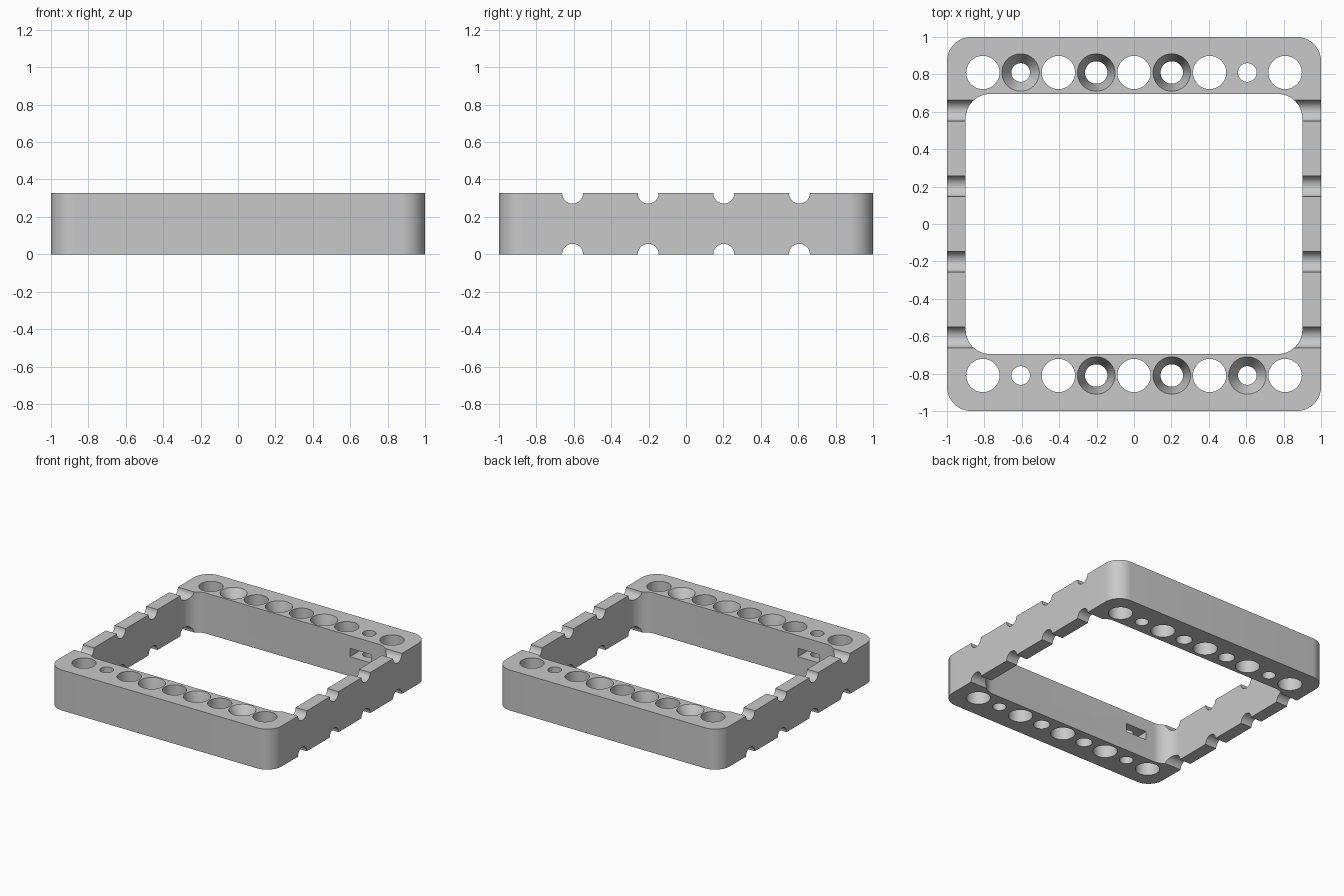
import bpy, bmesh, math

if "Cube" in bpy.data.objects:
    bpy.data.objects.remove(bpy.data.objects["Cube"])

HEIGHT = 0.327
PITCH = 0.202          # spacing of the hole and groove rows
BAR_Y = 0.81           # centre line of the drilled bars

grey = bpy.data.materials.new("plain grey")
grey.use_nodes = True
colour = (0.58, 0.58, 0.58, 1)
grey.diffuse_color = colour
grey.node_tree.nodes["Principled BSDF"].inputs["Base Color"].default_value = colour


def loft(name, rings):
    """Closed solid through rings that all have the same point count."""
    bm = bmesh.new()
    loops = [[bm.verts.new(p) for p in ring] for ring in rings]
    n = len(loops[0])
    for a, b in zip(loops, loops[1:]):
        for i in range(n):
            j = (i + 1) % n
            bm.faces.new((a[i], a[j], b[j], b[i]))
    bm.faces.new(loops[0][::-1])
    bm.faces.new(loops[-1])
    bmesh.ops.recalc_face_normals(bm, faces=bm.faces)
    mesh = bpy.data.meshes.new(name)
    bm.to_mesh(mesh)
    bm.free()
    mesh.materials.append(grey)
    obj = bpy.data.objects.new(name, mesh)
    bpy.context.collection.objects.link(obj)
    return obj


def rounded_prism(name, hx, hy, r, z0, z1, steps=14):
    outline = []
    for k, (sx, sy) in enumerate([(1, 1), (-1, 1), (-1, -1), (1, -1)]):
        for i in range(steps + 1):
            a = math.pi / 2 * (k + i / steps)
            outline.append((sx * (hx - r) + r * math.cos(a),
                            sy * (hy - r) + r * math.sin(a)))
    return loft(name, [[(x, y, z) for x, y in outline] for z in (z0, z1)])


def revolve(name, x, y, profile, n=48):
    return loft(name, [[(x + r * math.cos(math.tau * i / n),
                         y + r * math.sin(math.tau * i / n), z)
                        for i in range(n)] for r, z in profile])


# Frame body and its opening
frame = rounded_prism("frame", 1, 1, 0.13, 0, HEIGHT)
cutters = [rounded_prism("opening_cutter", 0.9, 0.695, 0.13, -0.1, HEIGHT + 0.1)]

# Drilled bars: large holes alternate with screw holes, half-turn symmetric
for side in (1, -1):
    for i in range(-4, 5):
        x, y = side * i * PITCH, side * BAR_Y
        if i % 2 == 0:
            profile = [(0.089, -0.1), (0.089, HEIGHT + 0.1)]
        elif i == 3:
            profile = [(0.05, -0.1), (0.05, HEIGHT + 0.1)]
        else:
            r, depth = (0.05, 0.08) if i == -3 else (0.06, 0.16)
            profile = [(r, -0.1), (r, HEIGHT - depth),
                       (0.1, HEIGHT), (0.1, HEIGHT + 0.1)]
        cutters.append(revolve("hole_cutter", x, y, profile))

    # Nut slot reaching the plain screw hole from the inside
    x, y0, y1 = side * 3 * PITCH, side * 0.6, side * 0.9
    square = [(x - 0.093, y0), (x + 0.093, y0), (x + 0.093, y1), (x - 0.093, y1)]
    cutters.append(loft("nut_slot_cutter",
                        [[(px, py, z) for px, py in square] for z in (0.157, 0.225)]))

# Half-round grooves across the side rails, top and bottom
for i in (-3, -1, 1, 3):
    for z in (0, HEIGHT):
        ring = [(i * PITCH + 0.056 * math.cos(math.tau * (k + 0.5) / 32),
                 z + 0.056 * math.sin(math.tau * (k + 0.5) / 32)) for k in range(32)]
        cutters.append(loft("groove_cutter",
                            [[(x, py, pz) for py, pz in ring] for x in (-1.1, 1.1)]))

# Cut everything, then keep only the finished frame
for cutter in cutters:
    cutter.hide_render = True
    mod = frame.modifiers.new("cut", 'BOOLEAN')
    mod.operation = 'DIFFERENCE'
    mod.solver = 'EXACT'
    mod.object = cutter
bpy.context.view_layer.update()
finished = bpy.data.meshes.new_from_object(
    frame.evaluated_get(bpy.context.evaluated_depsgraph_get()))
frame.modifiers.clear()
frame.data = finished
for cutter in cutters:
    bpy.data.objects.remove(cutter)

bpy.ops.object.select_all(action='DESELECT')
frame.select_set(True)
bpy.context.view_layer.objects.active = frame
bpy.ops.object.shade_smooth_by_angle(angle=math.radians(30))
